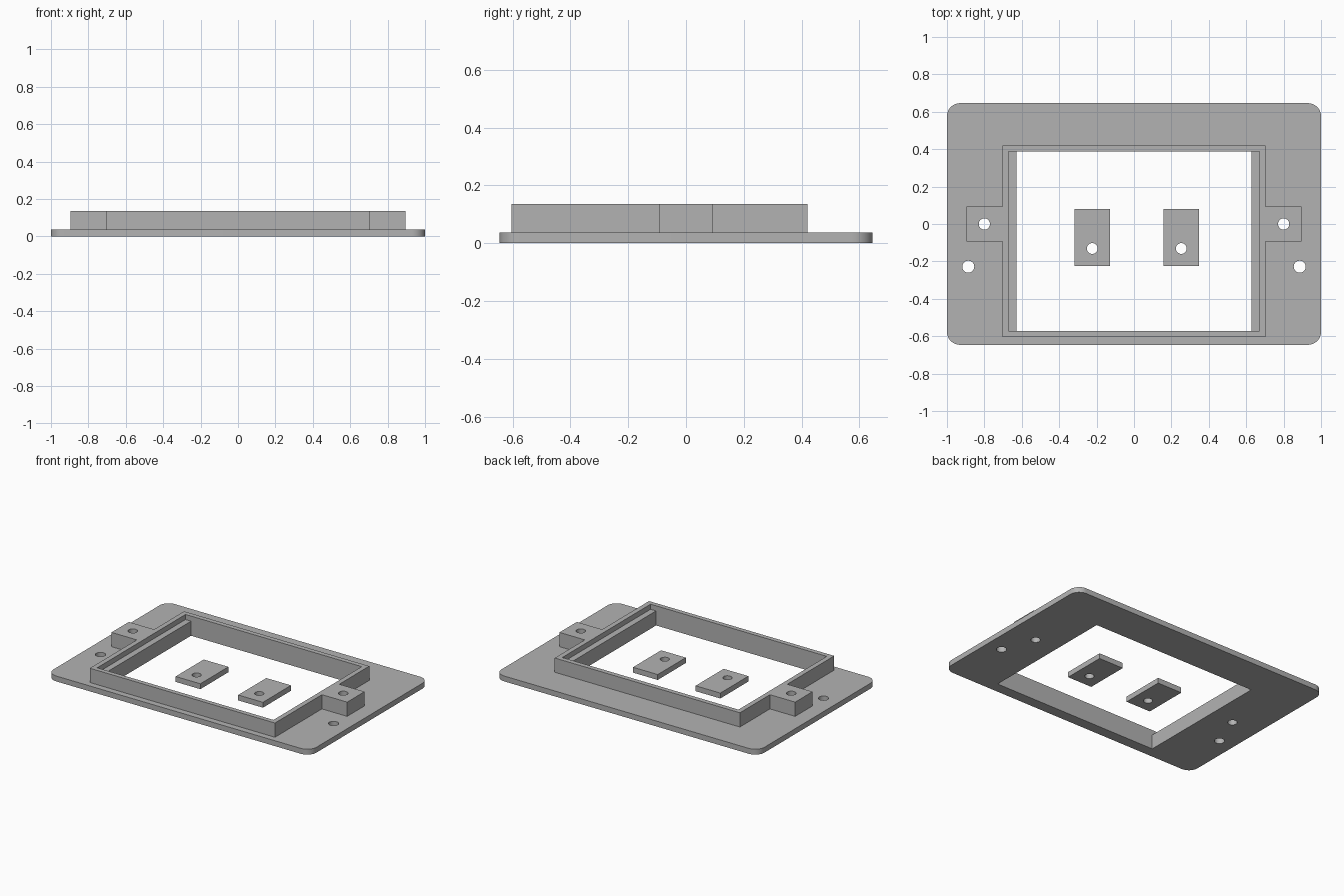
import bpy, bmesh, math

if "Cube" in bpy.data.objects:
    bpy.data.objects.remove(bpy.data.objects["Cube"])

grey = bpy.data.materials.new("light grey plastic")
grey.diffuse_color = (0.45, 0.45, 0.45, 1)
grey.use_nodes = True
grey.node_tree.nodes["Principled BSDF"].inputs["Base Color"].default_value = grey.diffuse_color

# Heights: plate top, ledge, frame top
Z_PLATE, Z_LEDGE, Z_TOP = 0.037, 0.1, 0.135


def rect(x0, x1, y0, y1):
    return [(x0, y0), (x1, y0), (x1, y1), (x0, y1)]


def circle(cx, cy, r, n=32):
    return [(cx + r * math.cos(2 * math.pi * i / n),
             cy + r * math.sin(2 * math.pi * i / n)) for i in range(n)]


def rounded_rect(hx, hy, r, n=10):
    pts = []
    for k, (sx, sy) in enumerate([(1, 1), (-1, 1), (-1, -1), (1, -1)]):
        for i in range(n + 1):
            a = math.pi / 2 * (k + i / n)
            pts.append((sx * (hx - r) + r * math.cos(a),
                        sy * (hy - r) + r * math.sin(a)))
    return pts


def cap(bm, loops, z):
    """Flat face at height z; the first loop is the outline, the rest are holes."""
    edges = []
    for loop in loops:
        vs = [bm.verts.new((x, y, z)) for x, y in loop]
        edges += [bm.edges.new((vs[i - 1], vs[i])) for i in range(len(vs))]
    bmesh.ops.triangle_fill(bm, edges=edges, use_beauty=True, normal=(0, 0, 1))


def wall(bm, loop, z0, z1):
    """Upright band that follows a closed loop."""
    lo = [bm.verts.new((x, y, z0)) for x, y in loop]
    hi = [bm.verts.new((x, y, z1)) for x, y in loop]
    for i in range(len(loop)):
        bm.faces.new((lo[i - 1], lo[i], hi[i], hi[i - 1]))


def finish(bm, name):
    bmesh.ops.remove_doubles(bm, verts=bm.verts[:], dist=1e-5)
    bmesh.ops.recalc_face_normals(bm, faces=bm.faces[:])
    mesh = bpy.data.meshes.new(name)
    bm.to_mesh(mesh)
    bm.free()
    mesh.materials.append(grey)
    ob = bpy.data.objects.new(name, mesh)
    bpy.context.collection.objects.link(ob)
    bpy.ops.object.select_all(action='DESELECT')
    ob.select_set(True)
    bpy.context.view_layer.objects.active = ob
    bpy.ops.object.shade_smooth_by_angle(angle=math.radians(30))


# Profiles of the mounting plate and its raised frame
Y0, Y1 = -0.572, 0.387            # window front and back
XW, XI, XO, XT = 0.628, 0.67, 0.704, 0.896   # window, recess, frame, tab
TAB = 0.094
outer = rounded_rect(1.0, 0.646, 0.07)
window = rect(-XW, XW, Y0, Y1)
recess = [(-XI, Y0), (-XW, Y0), (XW, Y0), (XI, Y0),
          (XI, Y1), (XW, Y1), (-XW, Y1), (-XI, Y1)]
half = [(XO, -0.604), (XO, -TAB), (XT, -TAB), (XT, TAB), (XO, TAB), (XO, 0.42)]
frame = half + [(-x, y) for x, y in reversed(half)]
tab_holes = [circle(s * 0.8, 0.0, 0.03) for s in (-1, 1)]
plate_holes = [circle(s * 0.886, -0.228, 0.032) for s in (-1, 1)]

# Mounting plate with raised frame, tabs and window
bm = bmesh.new()
cap(bm, [outer, window] + tab_holes + plate_holes, 0)
cap(bm, [outer, frame] + plate_holes, Z_PLATE)
cap(bm, [frame, recess] + tab_holes, Z_TOP)
for x0, x1 in ((-XI, -XW), (XW, XI)):        # side ledges
    cap(bm, [rect(x0, x1, Y0, Y1)], Z_LEDGE)
wall(bm, outer, 0, Z_PLATE)
wall(bm, frame, Z_PLATE, Z_TOP)
wall(bm, window, 0, Z_LEDGE)
wall(bm, recess, Z_LEDGE, Z_TOP)
for h in tab_holes:
    wall(bm, h, 0, Z_TOP)
for h in plate_holes:
    wall(bm, h, 0, Z_PLATE)
finish(bm, "mounting_plate")

# Two loose clamp plates inside the window
for side, cx in (("left", -0.223), ("right", 0.253)):
    outline = rect(cx - 0.094, cx + 0.094, -0.225, 0.08)
    hole = circle(cx, -0.131, 0.029)
    bm = bmesh.new()
    for z in (0, Z_PLATE):
        cap(bm, [outline, hole], z)
    wall(bm, outline, 0, Z_PLATE)
    wall(bm, hole, 0, Z_PLATE)
    finish(bm, "clamp_plate_" + side)
